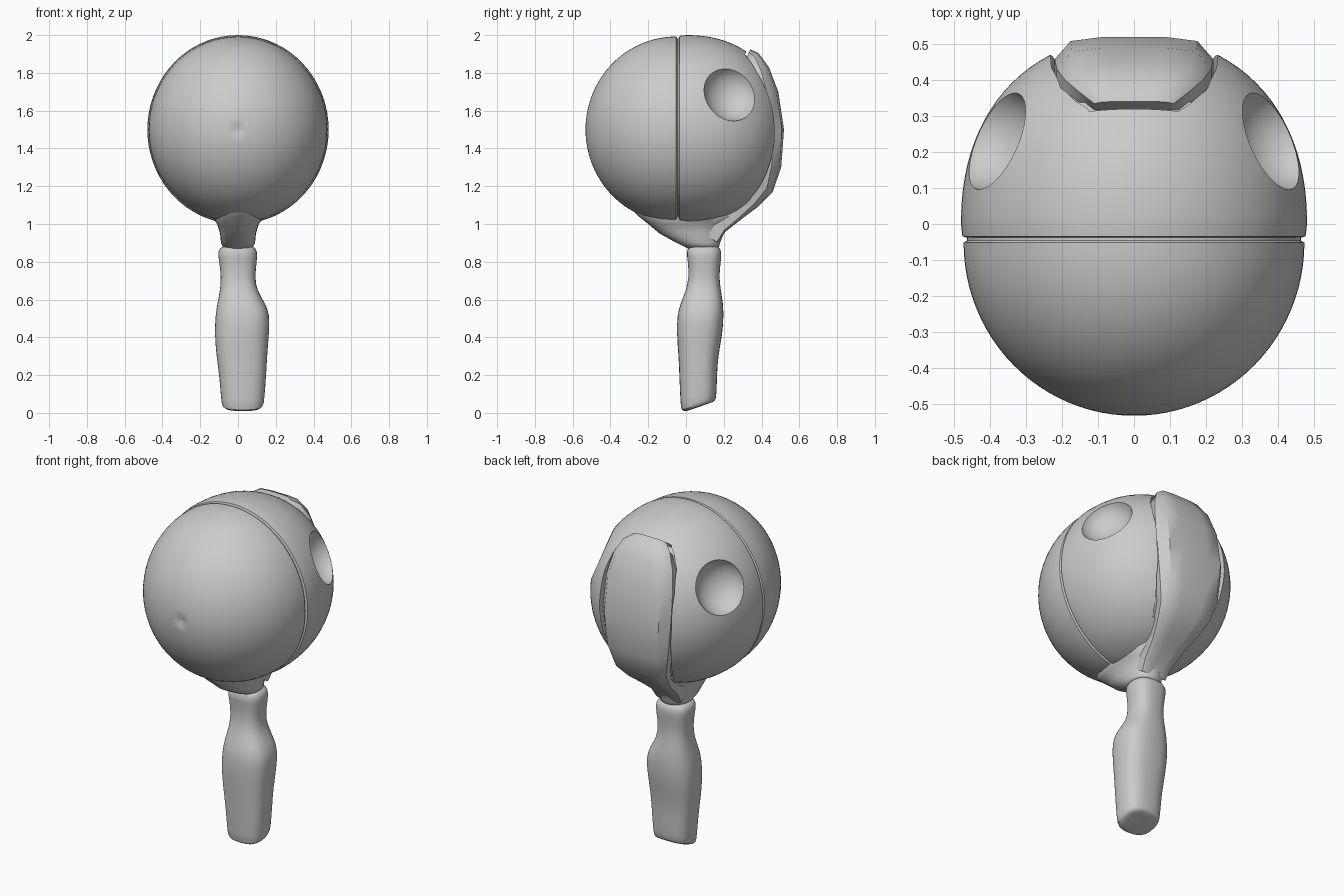
import bpy, bmesh
from math import sin, cos, pi, copysign
from mathutils import Vector

if "Cube" in bpy.data.objects:
    bpy.data.objects.remove(bpy.data.objects["Cube"])


def loft(name, rings):
    """Skin a list of equal-length closed rings and cap both ends."""
    bm = bmesh.new()
    rows = [[bm.verts.new(p) for p in r] for r in rings]
    n = len(rows[0])
    for a, b in zip(rows, rows[1:]):
        for i in range(n):
            bm.faces.new((a[i], a[(i + 1) % n], b[(i + 1) % n], b[i]))
    bm.faces.new(rows[0])
    bm.faces.new(rows[-1])
    bmesh.ops.recalc_face_normals(bm, faces=bm.faces)
    me = bpy.data.meshes.new(name)
    bm.to_mesh(me)
    bm.free()
    ob = bpy.data.objects.new(name, me)
    bpy.context.collection.objects.link(ob)
    return ob


def activate(ob):
    bpy.ops.object.select_all(action='DESELECT')
    ob.select_set(True)
    bpy.context.view_layer.objects.active = ob


def smooth(ob, angle=0.6, subsurf=0):
    activate(ob)
    if subsurf:
        m = ob.modifiers.new("subsurf", 'SUBSURF')
        m.levels = m.render_levels = subsurf
        bpy.ops.object.modifier_apply(modifier=m.name)
    bpy.ops.object.shade_smooth_by_angle(angle=angle)


def cut(ob, cutter):
    cutter.hide_render = True
    activate(ob)
    m = ob.modifiers.new("cut", 'BOOLEAN')
    m.operation, m.solver, m.object = 'DIFFERENCE', 'EXACT', cutter
    bpy.ops.object.modifier_apply(modifier=m.name)
    bpy.data.objects.remove(cutter)


def section(z, x0, x1, y0, y1, power, tilt=0.0, n=24):
    """Horizontal rounded-rectangle ring."""
    ring = []
    for i in range(n):
        c, s = cos(2 * pi * i / n), sin(2 * pi * i / n)
        u = copysign(abs(c) ** (2 / power), c)
        v = copysign(abs(s) ** (2 / power), s)
        ring.append(((x0 + x1) / 2 + u * (x1 - x0) / 2,
                     (y0 + y1) / 2 + v * (y1 - y0) / 2, z + tilt * v))
    return ring


# Head: profile turned round the y axis, with a seam groove between the halves
profile = []
for i in range(1, 25):
    y = -0.04 - 0.48 * cos(i / 24 * pi / 2)
    profile.append((y - 0.012, 0.985 * sin(i / 24 * pi / 2)))
profile[0:0] = [(-0.52, 0.01)]
profile += [(-0.046, 0.965), (-0.038, 0.965), (-0.034, 0.992)]
for i in range(24):
    y = 0.52 * sin(i / 24 * pi / 2)
    profile.append((y, (1 - (y / 0.52) ** 2.2) ** (1 / 2.2)))
profile.append((0.52, 0.01))
head = loft("head_shell", [[(0.48 * r * cos(2 * pi * k / 72), y,
                             1.5 + 0.5 * r * sin(2 * pi * k / 72))
                            for k in range(72)] for y, r in profile])

# Back panel spine: y, z, half width
SPINE = [(.34, 1.925, .11), (.385, 1.905, .15), (.44, 1.83, .19), (.49, 1.7, .215),
         (.52, 1.5, .22), (.505, 1.3, .2), (.46, 1.17, .17), (.38, 1.09, .14),
         (.30, 1.03, .11), (.21, .96, .09), (.17, .9, .08)]


def panel_rings(stations, grow, channel):
    rings = []
    for i, (y, z, w) in enumerate(stations):
        a, b = stations[max(i - 1, 0)], stations[min(i + 1, len(stations) - 1)]
        t = Vector((0, b[0] - a[0], b[1] - a[1])).normalized()
        out = Vector((0, -t.z, t.y))
        o = Vector((0, y, z))
        if channel and i == 0:
            o -= t * grow
        w += grow
        e = 1.3 * w * w
        if channel:
            pts = [(-w, -e - .035), (-w, .08), (w, .08), (w, -e - .035)]
        else:
            half = [(w, -e - .12), (w, -e), (.8 * w, -.2 * e), (.4 * w, -.02 * e)]
            pts = [(-x, d) for x, d in half] + [(x, d) for x, d in reversed(half)]
        rings.append([o + Vector((x, 0, 0)) + out * d for x, d in pts])
    return rings


cut(head, loft("panel_channel", panel_rings(SPINE[:8], .014, True)))

# Side sockets
for side in (1, -1):
    normal = Vector((.826 * side, .418, .378))
    bpy.ops.mesh.primitive_uv_sphere_add(segments=32, ring_count=16, radius=1,
                                         location=(.405 * side, .24, 1.695))
    bowl = bpy.context.object
    bowl.rotation_euler = normal.to_track_quat('Z', 'Y').to_euler()
    bowl.scale = (.15, .155, .12)
    cut(head, bowl)
smooth(head, 0.5)

smooth(loft("back_panel", panel_rings(SPINE, 0, False)), 0.7)

# Neck keel blending the head into the handle: z, half x, y front, y back
keel = [(1.16, .08, -.33, .38), (1.1, .12, -.31, .36), (1.04, .14, -.25, .30),
        (1.0, .11, -.20, .24), (.95, .095, -.14, .20), (.90, .09, -.05, .18),
        (.88, .08, -.01, .175), (.86, .035, .03, .15)]
smooth(loft("neck", [section(z, -h, h, a, b, 2.2) for z, h, a, b in keel]), 0.9)

# Handle: z, x range, y range, tilt
grip = [(.03, -.06, .11, 0, .13, .025), (.035, -.085, .135, -.025, .155, .025),
        (.07, -.09, .14, -.03, .162, .02), (.2, -.10, .15, -.036, .165, 0),
        (.3, -.115, .155, -.04, .17, 0), (.42, -.125, .165, -.05, .195, 0),
        (.52, -.12, .17, -.047, .2, 0), (.58, -.11, .145, -.03, .197, 0),
        (.65, -.095, .10, 0, .185, 0), (.72, -.09, .09, .015, .175, 0),
        (.8, -.10, .10, .01, .185, 0), (.86, -.11, .105, .0, .19, 0),
        (.89, -.08, .08, .02, .17, 0)]
smooth(loft("handle", [section(z, a, b, c, d, 2.6, t) for z, a, b, c, d, t in grip]), 0.7, 1)
